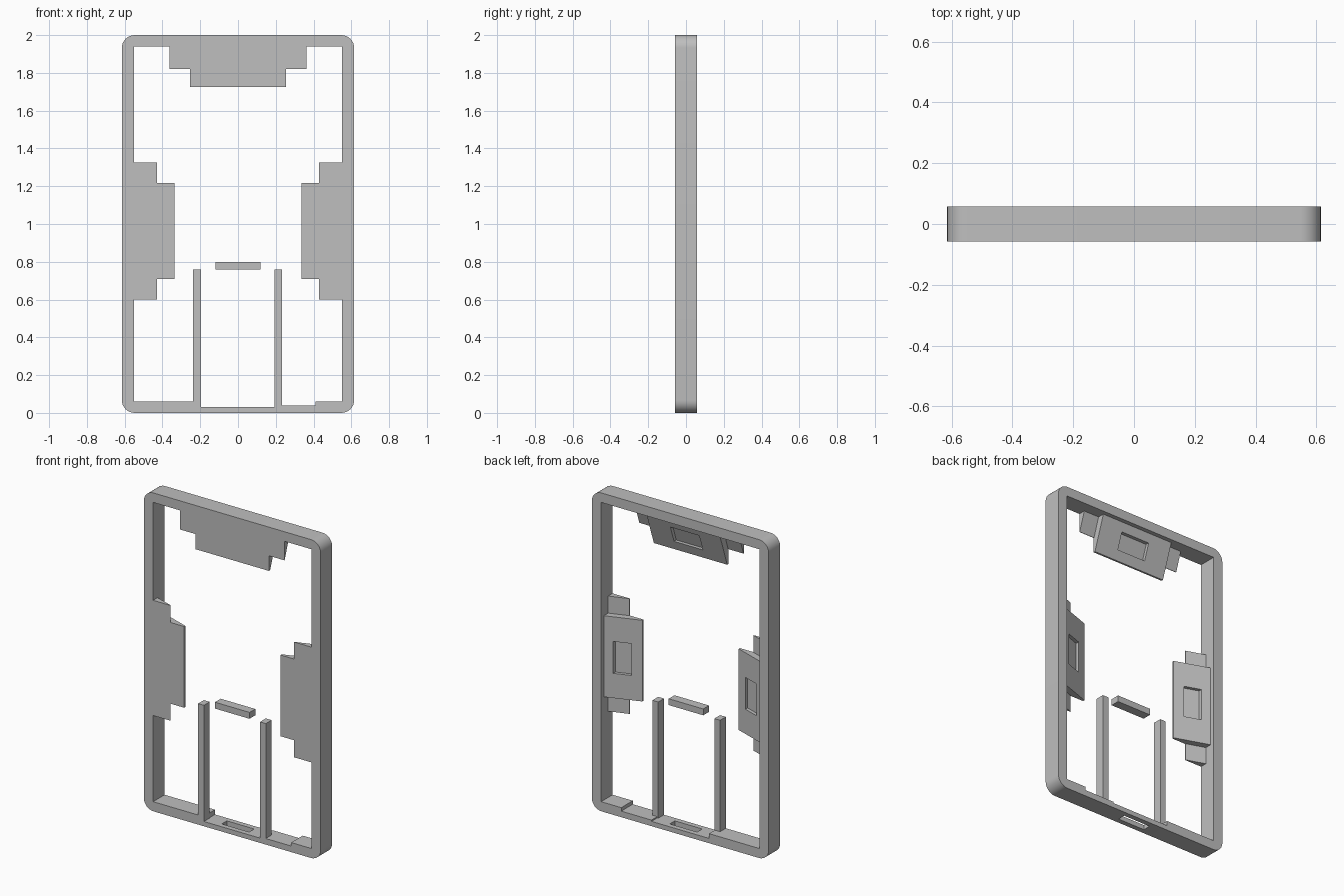
import bpy, bmesh, math
from mathutils import Matrix, Vector

if "Cube" in bpy.data.objects:
    bpy.data.objects.remove(bpy.data.objects["Cube"], do_unlink=True)

HALF_W, HALF_D, HEIGHT = 0.615, 0.057, 2.0
INNER_X, INNER_TOP = 0.55, 1.94

grey = bpy.data.materials.new("plain grey")
grey.use_nodes = True
grey.diffuse_color = (0.52, 0.52, 0.52, 1)
grey.node_tree.nodes["Principled BSDF"].inputs["Base Color"].default_value = grey.diffuse_color


def prism(name, outline, a, b, place):
    """Extrude a 2D outline from a to b; place maps (u, v, w) to model space."""
    bm = bmesh.new()
    ends = [[bm.verts.new(place(u, v, w)) for u, v in outline] for w in (a, b)]
    bm.faces.new(ends[0])
    bm.faces.new(ends[1][::-1])
    n = len(outline)
    for i in range(n):
        j = (i + 1) % n
        bm.faces.new((ends[0][i], ends[1][i], ends[1][j], ends[0][j]))
    bmesh.ops.recalc_face_normals(bm, faces=bm.faces)
    mesh = bpy.data.meshes.new(name)
    bm.to_mesh(mesh)
    bm.free()
    mesh.materials.append(grey)
    obj = bpy.data.objects.new(name, mesh)
    bpy.context.collection.objects.link(obj)
    return obj


def front(u, v, w):
    return Vector((u, w, v))


def box(name, x0, x1, y0, y1, z0, z1):
    return prism(name, [(x0, z0), (x1, z0), (x1, z1), (x0, z1)], y0, y1, front)


def activate(obj):
    bpy.ops.object.select_all(action="DESELECT")
    obj.select_set(True)
    bpy.context.view_layer.objects.active = obj


def cut(obj, cutter):
    cutter.hide_render = True
    mod = obj.modifiers.new("cut", "BOOLEAN")
    mod.operation, mod.solver, mod.object = "DIFFERENCE", "EXACT", cutter
    activate(obj)
    bpy.ops.object.modifier_apply(modifier=mod.name)
    bpy.data.objects.remove(cutter, do_unlink=True)


# Outer frame with rounded corners
RADIUS, STEPS = 0.068, 8
outline = []
for k, (sx, sz) in enumerate([(1, 1), (-1, 1), (-1, -1), (1, -1)]):
    cx, cz = sx * (HALF_W - RADIUS), HEIGHT / 2 + sz * (HEIGHT / 2 - RADIUS)
    for s in range(STEPS + 1):
        a = math.pi / 2 * (k + s / STEPS)
        outline.append((cx + RADIUS * math.cos(a), cz + RADIUS * math.sin(a)))
frame = prism("frame", outline, -HALF_D, HALF_D, front)

# Opening with a stepped floor, and the slot through the bottom rail
opening = [(-INNER_X, INNER_TOP), (-INNER_X, 0.06), (-0.2, 0.06), (-0.2, 0.03), (0.2, 0.03),
           (0.2, 0.038), (0.41, 0.038), (0.41, 0.06), (INNER_X, 0.06), (INNER_X, INNER_TOP)]
cut(frame, prism("opening_cutter", opening, -0.2, 0.2, front))
cut(frame, box("slot_cutter", -0.095, 0.095, -0.025, 0.025, -0.1, 0.1))
activate(frame)
bpy.ops.object.shade_smooth_by_angle(angle=math.radians(30))

# Posts and the loose cross bar
box("right_post", -0.237, -0.197, -HALF_D, 0, 0.03, 0.76)
box("left_post", 0.193, 0.233, -HALF_D, 0, 0.03, 0.76)
box("cross_bar", -0.12, 0.12, -HALF_D, 0, 0.76, 0.80)

# Wedge brackets: d runs away from the wall, y is depth, t runs along the wall
WALL_Y, TIP_Y, REACH = 0.03, -0.045, 0.215
SLOPE = (TIP_Y - WALL_Y) / REACH


def bracket(name, place):
    wedge = [(0, -HALF_D), (REACH, -HALF_D), (REACH, TIP_Y), (0, WALL_Y)]
    body = prism(name, wedge, -0.255, 0.255, place)
    face = lambda d, off: (d, WALL_Y + SLOPE * d + off)
    recess = [face(0.052, -0.022), face(0.155, -0.022), face(0.155, 0.05), face(0.052, 0.05)]
    cut(body, prism("recess_cutter", recess, -0.1, 0.1, place))
    tab = [(0, -HALF_D), (0.12, -HALF_D), (0.12, -0.054), (0, -0.013)]
    for s, end in ((-1, "a"), (1, "b")):
        prism(f"{name}_tab_{end}", tab, s * 0.255, s * 0.362, place)


bracket("top_bracket", lambda d, y, t: Vector((t, y, INNER_TOP - d)))
for side, label in ((-1, "right"), (1, "left")):
    bracket(f"{label}_bracket",
            lambda d, y, t, s=side: Vector((s * (INNER_X - d), y, 0.963 + t)))
